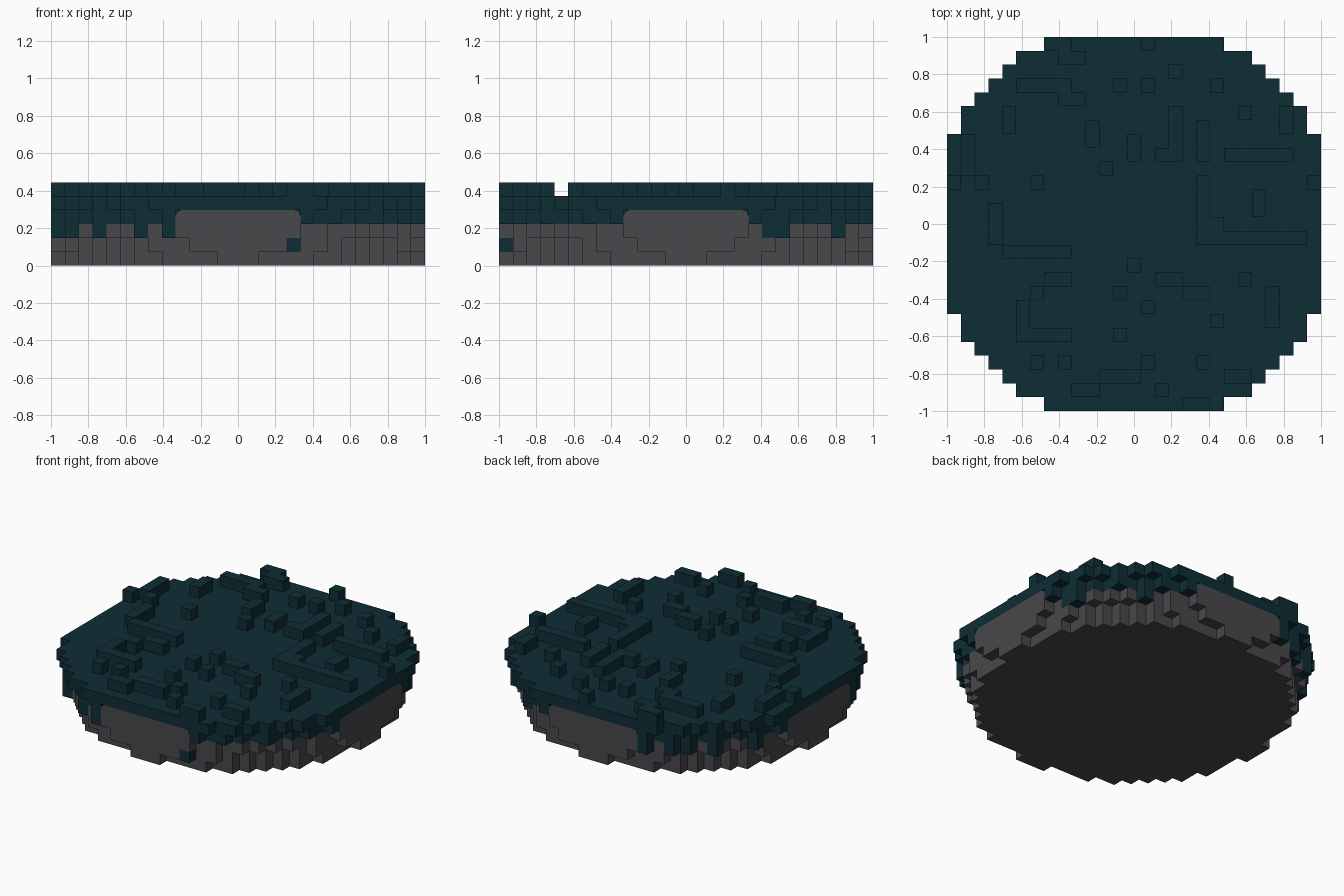
import bpy, bmesh
from math import sin, cos, pi
from mathutils import Matrix

if "Cube" in bpy.data.objects:
    bpy.data.objects.remove(bpy.data.objects["Cube"], do_unlink=True)

CELL = 2 / 27


def material(name, rgb):
    mat = bpy.data.materials.new(name)
    mat.use_nodes = True
    mat.diffuse_color = (*rgb, 1)
    mat.node_tree.nodes["Principled BSDF"].inputs["Base Color"].default_value = (*rgb, 1)
    return mat


teal = material("dark teal", (0.0045, 0.027, 0.035))
grey = material("stone grey", (0.065, 0.063, 0.07))


def finish(name, bm, mat):
    mesh = bpy.data.meshes.new(name)
    bm.to_mesh(mesh)
    bm.free()
    mesh.materials.append(mat)
    obj = bpy.data.objects.new(name, mesh)
    bpy.context.collection.objects.link(obj)
    return obj


def disc(radius_squared, level):
    span = range(-13, 14)
    return {(x, y, level) for x in span for y in span if x * x + y * y <= radius_squared}


def block_mesh(name, cells, solid, mat):
    """Skin the cells with square faces wherever they meet open air."""
    bm = bmesh.new()
    verts = {}

    def vert(p):
        if p not in verts:
            verts[p] = bm.verts.new(((p[0] - 0.5) * CELL, (p[1] - 0.5) * CELL, p[2] * CELL))
        return verts[p]

    for cell in sorted(cells):
        for axis in range(3):
            for side in (0, 1):
                beside = list(cell)
                beside[axis] += 2 * side - 1
                if tuple(beside) in solid:
                    continue
                loop = []
                for u, v in ((0, 0), (1, 0), (1, 1), (0, 1)):
                    p = list(cell)
                    p[axis] += side
                    p[(axis + 1) % 3] += u
                    p[(axis + 2) % 3] += v
                    loop.append(vert(tuple(p)))
                bm.faces.new(loop if side else loop[::-1])
    return finish(name, bm, mat)


# Stacked discs that widen upwards
stone = disc(171, 0) | disc(180, 1) | disc(190, 2)
turf = disc(200, 3) | disc(212, 4)

# Turf hanging over the stone
drips = [(-13, -5), (-12, -7), (-10, -10), (-7, -12), (-5, -13),
         (12, 6), (12, 7), (8, 11),
         (-5, 13), (-7, 12), (-8, 11), (-10, 10), (-12, 7)]
hanging = {(x, y, 2) for x, y in drips} | {(4, -13, 1)}
stone -= hanging
turf |= hanging

# Raised blocks on top: bars as column, row, width, depth, then single blocks
bars = [(7, 0, 2, 1), (8, 1, 2, 1), (5, 3, 4, 1), (8, 4, 2, 1), (10, 6, 1, 2),
        (13, 7, 1, 2), (15, 8, 2, 1), (16, 5, 1, 3), (18, 6, 1, 3), (20, 8, 5, 1),
        (24, 5, 1, 2), (4, 5, 1, 2), (1, 7, 1, 3), (3, 12, 1, 3), (18, 10, 1, 5),
        (18, 14, 8, 1), (22, 11, 1, 2), (4, 15, 5, 1), (7, 17, 2, 1), (5, 19, 1, 2),
        (5, 21, 4, 1), (15, 17, 2, 1), (17, 18, 2, 1), (23, 18, 1, 3), (11, 24, 3, 1),
        (9, 25, 2, 1), (20, 24, 2, 1), (17, 26, 2, 1)]
singles = [(14, 0), (16, 2), (12, 3), (14, 3), (19, 3), (21, 5), (11, 9), (6, 10),
           (2, 10), (0, 10), (19, 13), (26, 10), (13, 16), (6, 18), (12, 18), (14, 19),
           (19, 20), (12, 21), (6, 23), (8, 23), (14, 23), (18, 23), (15, 25), (21, 17)]
for col, row, width, depth in bars + [(c, r, 1, 1) for c, r in singles]:
    turf |= {(c - 13, 13 - r, 5) for c in range(col, col + width) for r in range(row, row + depth)}

# Leave sockets for the four side plates
sockets = {(x, y, z) for x, y, z in stone | turf
           if z in (2, 3) and max(abs(x), abs(y)) == 13 and min(abs(x), abs(y)) <= 4}
stone -= sockets
turf -= sockets
solid = stone | turf
block_mesh("stone_base", stone, solid, grey)
block_mesh("turf_top", turf, solid, teal)


# Side plates with rounded upper corners
def side_plate(name, turn):
    bm = bmesh.new()
    half, low, high, r = 4.5 * CELL, 2 * CELL, 4 * CELL, 0.03
    outline = [(-half, low), (half, low)]
    for centre, start in ((half - r, 0), (r - half, pi / 2)):
        for step in range(5):
            a = start + step * pi / 8
            outline.append((centre + r * cos(a), high - r + r * sin(a)))
    face = bm.faces.new([bm.verts.new((x, -1, z)) for x, z in outline])
    grown = bmesh.ops.extrude_face_region(bm, geom=[face], use_keep_orig=True)
    moved = [v for v in grown["geom"] if isinstance(v, bmesh.types.BMVert)]
    bmesh.ops.translate(bm, verts=moved, vec=(0, CELL, 0))
    bmesh.ops.recalc_face_normals(bm, faces=bm.faces)
    bmesh.ops.transform(bm, matrix=Matrix.Rotation(turn, 4, "Z"), verts=bm.verts)
    finish(name, bm, grey)


for i, side in enumerate(("front", "left", "back", "right")):
    side_plate(side + "_plate", i * pi / 2)
